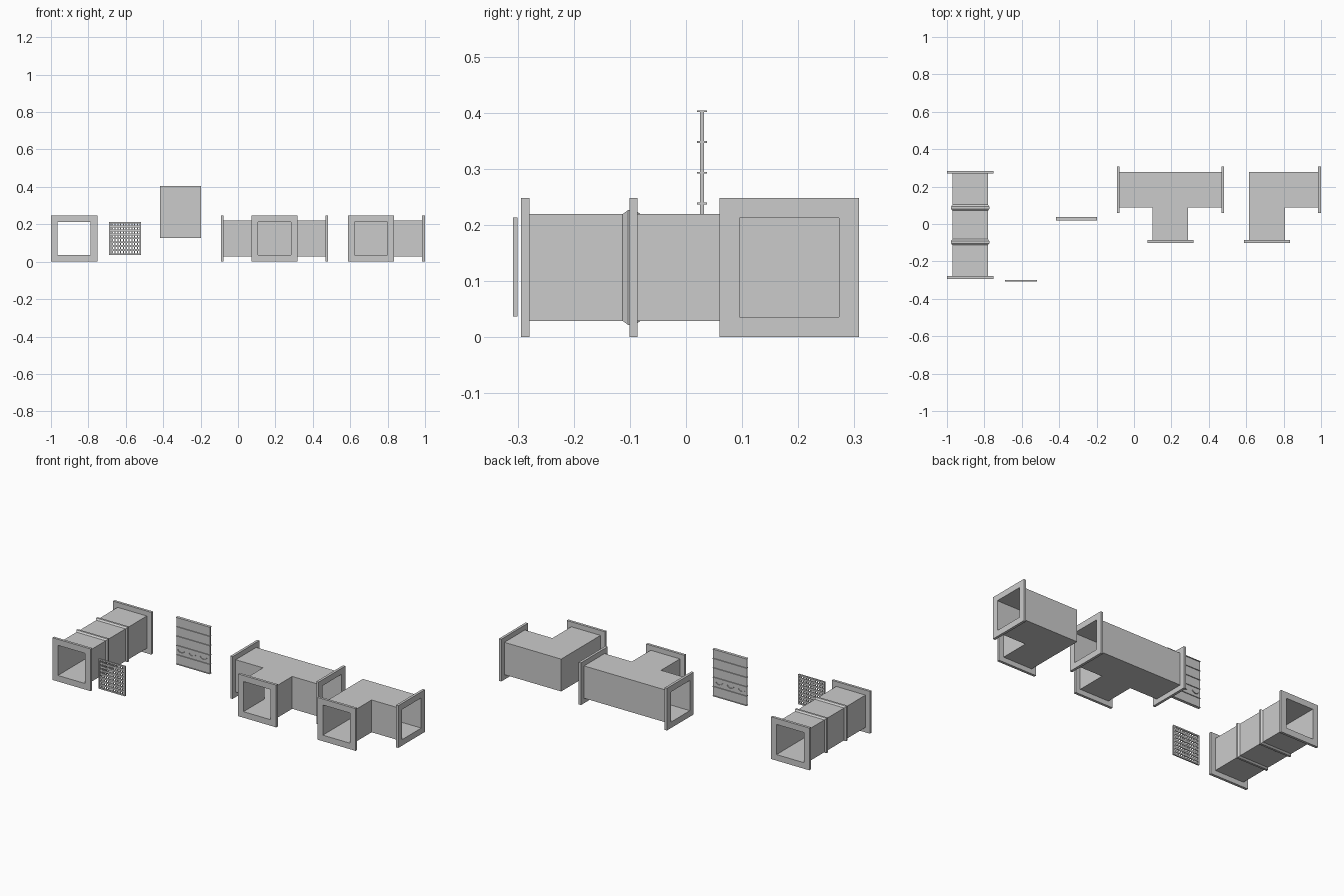
import bpy, bmesh, math
from mathutils import Matrix, Vector

if "Cube" in bpy.data.objects:
    bpy.data.objects.remove(bpy.data.objects["Cube"])

ZC = 0.124                      # duct centre height
FL, OUT, INN = 0.124, 0.095, 0.0885   # half sizes: flange, duct outside, bore
T = 0.015                       # flange thickness


def finish(name, bm):
    bmesh.ops.recalc_face_normals(bm, faces=bm.faces)
    me = bpy.data.meshes.new(name)
    bm.to_mesh(me)
    bm.free()
    ob = bpy.data.objects.new(name, me)
    bpy.context.collection.objects.link(ob)
    return ob


def add_box(bm, x0, x1, y0, y1, z0, z1):
    m = Matrix.Translation(((x0 + x1) / 2, (y0 + y1) / 2, (z0 + z1) / 2)) @ \
        Matrix.Diagonal((x1 - x0, y1 - y0, z1 - z0, 1))
    bmesh.ops.create_cube(bm, size=1, matrix=m)


def prism(name, pts, half):
    """Plan outline extruded symmetrically about the duct centre height."""
    bm = bmesh.new()
    f = bm.faces.new([bm.verts.new((x, y, ZC - half)) for x, y in pts])
    ext = bmesh.ops.extrude_face_region(bm, geom=[f])
    vs = [v for v in ext["geom"] if isinstance(v, bmesh.types.BMVert)]
    bmesh.ops.translate(bm, verts=vs, vec=(0, 0, 2 * half))
    return finish(name, bm)


def hollow(name, outer, inner):
    ob, cut = prism(name, outer, OUT), prism("bore_cutter", inner, INN)
    cut.hide_render = True
    mod = ob.modifiers.new("bore", "BOOLEAN")
    mod.operation, mod.solver, mod.object = "DIFFERENCE", "EXACT", cut
    bpy.context.view_layer.objects.active = ob
    bpy.ops.object.modifier_apply(modifier=mod.name)
    bpy.data.objects.remove(cut)
    return ob


def square_ring(name, cx, cy, axis, profile):
    """Sweep a closed (offset along axis, half size) profile round a square."""
    bm = bmesh.new()
    loops = []
    for su, sv in ((-1, -1), (1, -1), (1, 1), (-1, 1)):
        loop = []
        for d, h in profile:
            p = (cx + d, cy + su * h) if axis == "x" else (cx + su * h, cy + d)
            loop.append(bm.verts.new((*p, ZC + sv * h)))
        loops.append(loop)
    n = len(profile)
    for i in range(4):
        a, b = loops[i], loops[(i + 1) % 4]
        for k in range(n):
            bm.faces.new((a[k], a[(k + 1) % n], b[(k + 1) % n], b[k]))
    return finish(name, bm)


def flange(name, cx, cy, axis):
    h = T / 2
    square_ring(name, cx, cy, axis, [(-h, INN), (h, INN), (h, FL), (-h, FL)])


# straight duct with end flanges and two stiffening ribs
SX, SY = -0.876, -0.005
square_ring("straight_duct", SX, SY, "y",
            [(-0.275, INN), (0.275, INN), (0.275, OUT), (-0.275, OUT)])
for s, side in ((-1, "front"), (1, "back")):
    flange("straight_flange_" + side, SX, SY + s * 0.2815, "y")
    square_ring("straight_rib_" + side, SX, SY + s * 0.092, "y",
                [(-0.016, OUT - 0.002), (-0.016, OUT), (-0.006, 0.1025),
                 (0.006, 0.1025), (0.016, OUT), (0.016, OUT - 0.002)])

# tee duct
TX, RY, FY = 0.195, 0.184, -0.087


def tee_plan(h, e):
    l, r = TX - 0.274 - e, TX + 0.274 + e
    return [(l, RY - h), (TX - h, RY - h), (TX - h, FY - e), (TX + h, FY - e),
            (TX + h, RY - h), (r, RY - h), (r, RY + h), (l, RY + h)]


hollow("tee_duct", tee_plan(OUT, 0), tee_plan(INN, 0.05))
flange("tee_flange_left", TX - 0.2795, RY, "x")
flange("tee_flange_right", TX + 0.2795, RY, "x")
flange("tee_flange_front", TX, FY - T / 2 + 0.001, "y")

# elbow duct
EX, ER = 0.711, 0.986


def elbow_plan(h, e):
    return [(EX - h, FY - e), (EX + h, FY - e), (EX + h, RY - h),
            (ER + e, RY - h), (ER + e, RY + h), (EX - h, RY + h)]


hollow("elbow_duct", elbow_plan(OUT, 0), elbow_plan(INN, 0.05))
flange("elbow_flange_right", 1 - T / 2, RY, "x")
flange("elbow_flange_front", EX, FY - T / 2 + 0.001, "y")

# vent grille: frame, horizontal slats and upright bars
gx0, gx1, gz0, gz1, gy0, gy1 = -0.691, -0.519, 0.037, 0.213, -0.308, -0.300
b = 0.008
bm = bmesh.new()
for x in (gx0, gx1 - b):
    add_box(bm, x, x + b, gy0, gy1, gz0, gz1)
for z in (gz0, gz1 - b):
    add_box(bm, gx0 + b, gx1 - b, gy0, gy1, z, z + b)
finish("grille_frame", bm)
bm = bmesh.new()
for i in range(1, 8):
    z = gz0 + b / 2 + i * (gz1 - gz0 - b) / 8
    add_box(bm, gx0 + b, gx1 - b, gy0 + 0.001, gy1 - 0.001, z - 0.005, z + 0.005)
finish("grille_slats", bm)
bm = bmesh.new()
for i in range(1, 11):
    x = gx0 + b / 2 + i * (gx1 - gx0 - b) / 11
    add_box(bm, x - 0.003, x + 0.003, gy0 + 0.002, gy1 - 0.002, gz0 + b, gz1 - b)
finish("grille_bars", bm)

# wall panel with thin ridges on both faces
px0, px1, pz0, pz1, py = -0.418, -0.198, 0.127, 0.404, 0.0285
bm = bmesh.new()
add_box(bm, px0, px1, py - 0.0035, py + 0.0035, pz0, pz1)
finish("panel_sheet", bm)
bm = bmesh.new()
step = (pz1 - pz0 - 0.003) / 5
for i in range(6):
    z = pz0 + i * step
    add_box(bm, px0, px1, py - 0.0085, py + 0.0085, z, z + 0.003)
finish("panel_ridges", bm)

# small curved lips in one bay of the panel
bm = bmesh.new()
for cx in (-0.386, -0.313, -0.240):
    rows = []
    for k in range(9):
        a = math.pi * (1 + k / 8)
        d = Vector((math.cos(a), 0, math.sin(a) * 0.6))
        c = Vector((cx, py, 0.215))
        rows.append([bm.verts.new(c + d * r + Vector((0, y, 0)))
                     for r, y in ((0.019, -0.008), (0.022, -0.008),
                                  (0.022, 0.008), (0.019, 0.008))])
    for p, q in zip(rows, rows[1:]):
        for k in range(4):
            bm.faces.new((p[k], p[(k + 1) % 4], q[(k + 1) % 4], q[k]))
    bm.faces.new(rows[0])
    bm.faces.new(rows[-1])
finish("panel_lips", bm)
